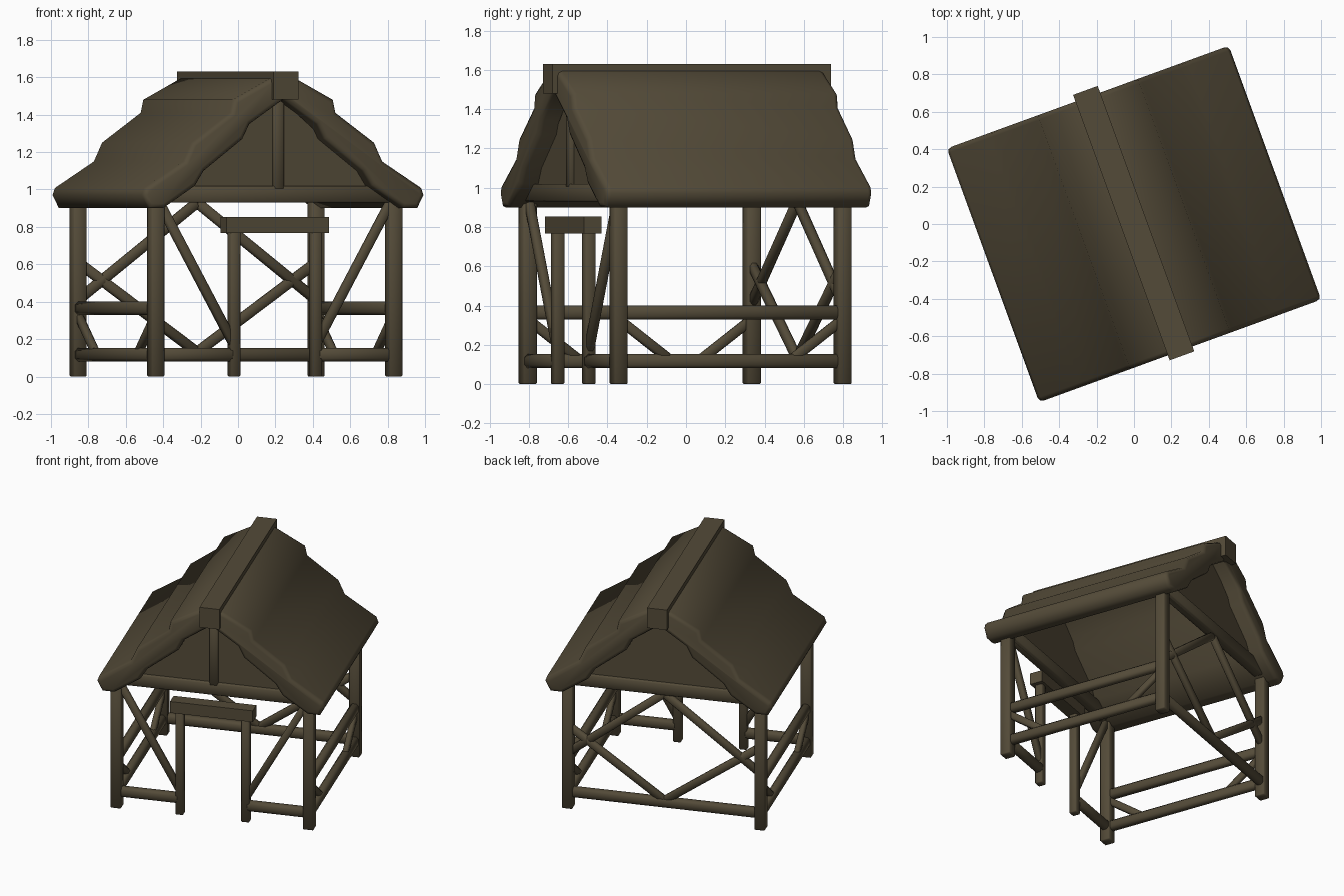
import bpy, bmesh, math
from mathutils import Matrix, Vector

if "Cube" in bpy.data.objects:
    bpy.data.objects.remove(bpy.data.objects["Cube"])

TURN = Matrix.Rotation(math.radians(20), 4, 'Z')   # whole hut is turned on its base
wood = bpy.data.materials.new("dark_brown_wood")
wood.diffuse_color = (0.088, 0.070, 0.040, 1)
wood.use_nodes = True
wood.node_tree.nodes["Principled BSDF"].inputs["Base Color"].default_value = wood.diffuse_color


def finish(name, bm, bevel=0.0, segments=1, limit=60, smooth=50):
    """Turn a bmesh in hut coordinates into a finished object."""
    bmesh.ops.recalc_face_normals(bm, faces=bm.faces)
    if bevel:
        edges = [e for e in bm.edges if e.calc_face_angle(0) > math.radians(limit)]
        bmesh.ops.bevel(bm, geom=edges, offset=bevel, segments=segments,
                        profile=0.5, affect='EDGES', clamp_overlap=True)
    bm.transform(TURN)
    me = bpy.data.meshes.new(name)
    bm.to_mesh(me)
    bm.free()
    me.materials.append(wood)
    me.shade_smooth()
    me.set_sharp_from_angle(angle=math.radians(smooth))
    ob = bpy.data.objects.new(name, me)
    bpy.context.collection.objects.link(ob)
    return ob


def beam(name, a, b, w, d, bevel=0.006):
    """Square timber from a to b; w is the sideways width, d the depth."""
    a, b = Vector(a), Vector(b)
    z = (b - a).normalized()
    x = Vector((0, 0, 1)).cross(z)
    x = x.normalized() if x.length > 1e-4 else Vector((1, 0, 0))
    y = z.cross(x)
    rot = Matrix((x, y, z)).transposed().to_4x4()
    m = Matrix.Translation((a + b) / 2) @ rot @ Matrix.Diagonal((w, d, (b - a).length, 1))
    bm = bmesh.new()
    bmesh.ops.create_cube(bm, size=1, matrix=m)
    return finish(name, bm, bevel)


def extrude(name, outline, y0, y1, **kw):
    """Extrude an x-z outline along the hut's depth."""
    bm = bmesh.new()
    face = bm.faces.new([bm.verts.new((x, y0, z)) for x, z in outline])
    new = bmesh.ops.extrude_face_region(bm, geom=[face])["geom"]
    bmesh.ops.translate(bm, vec=(0, y1 - y0, 0),
                        verts=[v for v in new if isinstance(v, bmesh.types.BMVert)])
    return finish(name, bm, **kw)


CX, HX, HY = -0.012, 0.677, 0.607     # wall frame centre and half sizes
L, R = CX - HX, CX + HX

# thatched roof with a wavy cross-section
top = [(0.08, 1.59), (0.285, 1.48), (0.30, 1.41), (0.52, 1.25), (0.566, 1.15),
       (0.788, 1.008), (0.802, 0.97), (0.765, 0.90)]
under = [(0.68, 0.90), (0.50, 1.02), (0.45, 1.10), (0.23, 1.27), (0.19, 1.35)]
half = top + under
outline = [(0, 1.62)] + half + [(0, 1.48)] + [(-x, z) for x, z in reversed(half)]
extrude("roof", outline, -0.722, 0.722, bevel=0.025, segments=2, limit=75, smooth=60)

# ridge beam
beam("ridge_beam", (0, -0.75, 1.555), (0, 0.76, 1.555), 0.14, 0.15, 0)

# gable ends
for side, s in (("front", -1), ("back", 1)):
    y = s * HY
    extrude(side + "_gable", [(-0.66, 0.93), (0.66, 0.93), (0, 1.50)],
            y - 0.012, y + 0.012)
    beam(side + "_tie_beam", (L, y, 0.975), (R, y, 0.975), 0.07, 0.09)
beam("gable_post", (0, -0.62, 1.0), (0, -0.62, 1.5), 0.06, 0.045)

# corner posts
for x, h in ((L, "left"), (R, "right")):
    for y, f in ((-HY, "front"), (HY, "back")):
        beam(f"{f}_{h}_post", (x, y, 0), (x, y, 0.95), 0.075, 0.075)

# side walls: sill, rail and low braces
for x, h in ((L, "left"), (R, "right")):
    beam(h + "_sill", (x, -HY, 0.117), (x, HY, 0.117), 0.06, 0.072, 0.016)
    beam(h + "_rail", (x, -HY, 0.365), (x, HY, 0.365), 0.06, 0.072, 0.016)
    for s, f in ((-1, "front"), (1, "back")):
        beam(f"{h}_{f}_low_brace", (x, s * HY, 0.33), (x, s * 0.31, 0.11), 0.04, 0.05, 0.01)

# back wall: sill and crossed braces
beam("back_sill", (L, HY, 0.117), (R, HY, 0.117), 0.06, 0.072, 0.016)
for x, h in ((L, "left"), (R, "right")):
    beam(h + "_upper_back_brace", (x, HY, 0.41), (CX, HY, 0.93), 0.045, 0.055, 0.012)
    beam(h + "_lower_back_brace", (x, HY, 0.61), (CX, HY, 0.13), 0.045, 0.055, 0.012)

# front wall: doorway, short sills and steep braces
for s, h in ((-1, "left"), (1, "right")):
    door, post = CX + s * 0.232, CX + s * HX
    beam(h + "_door_post", (door, -HY, 0), (door, -HY, 0.79), 0.057, 0.057)
    beam(h + "_front_sill", (post, -HY, 0.117), (door, -HY, 0.117), 0.06, 0.072, 0.016)
    beam(h + "_front_brace", (post - s * 0.02, -HY, 0.93), (door, -HY, 0.17),
         0.045, 0.05, 0.01)
beam("door_lintel", (CX - 0.291, -HY, 0.81), (CX + 0.291, -HY, 0.81), 0.095, 0.085, 0)
